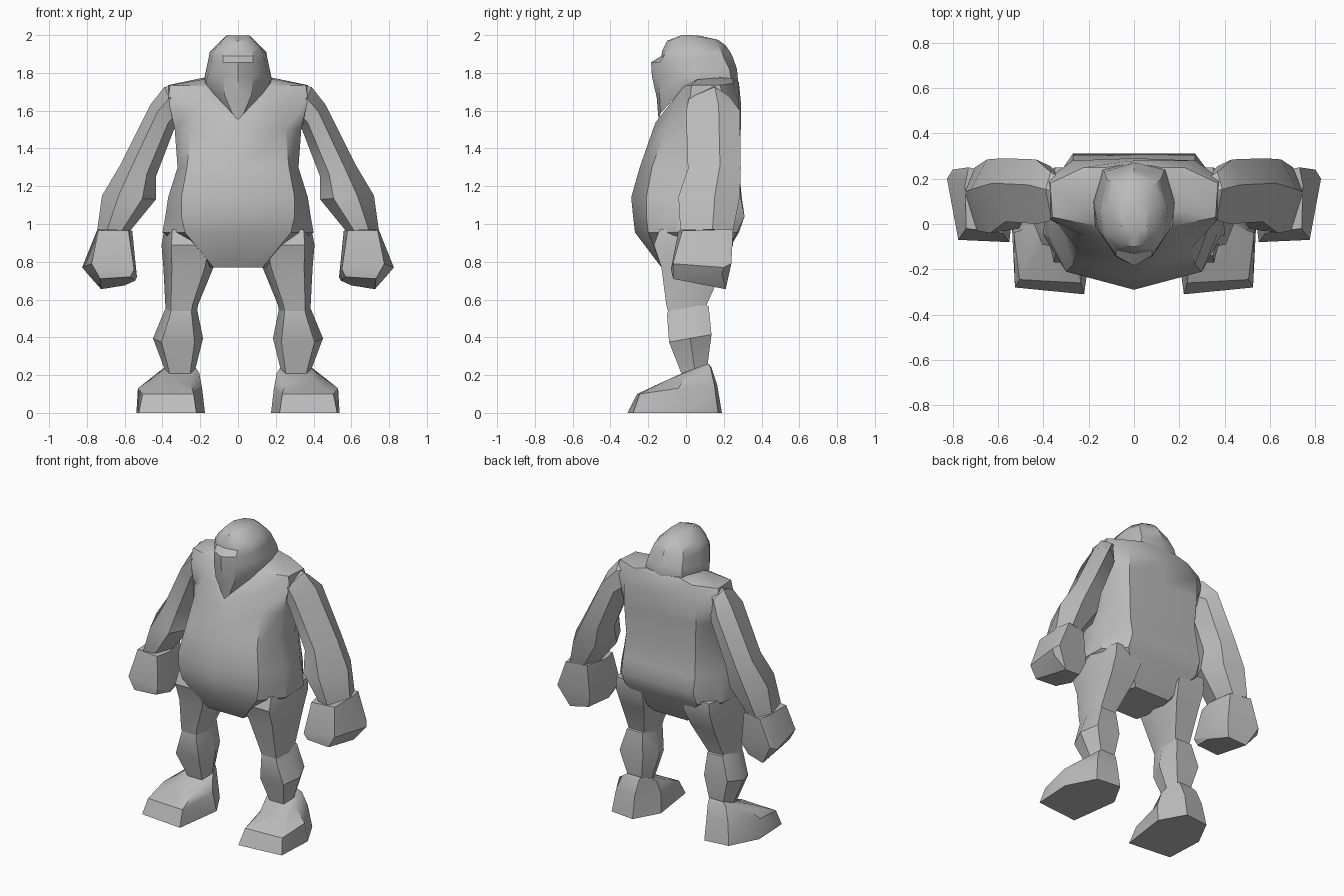
import bpy, bmesh, math

grey = bpy.data.materials.new("stone grey")
grey.diffuse_color = (0.5, 0.5, 0.5, 1)


def loft(name, rings, angle=35):
    """Skin a stack of equal-length point rings and cap both ends."""
    bm = bmesh.new()
    loops = [[bm.verts.new(p) for p in r] for r in rings]
    n = len(loops[0])
    for a, b in zip(loops, loops[1:]):
        for i in range(n):
            j = (i + 1) % n
            bm.faces.new((a[i], a[j], b[j], b[i]))
    bm.faces.new(loops[0][::-1])
    bm.faces.new(loops[-1])
    bmesh.ops.remove_doubles(bm, verts=bm.verts, dist=0.0005)
    bmesh.ops.triangulate(bm, faces=[f for f in bm.faces if len(f.verts) > 4])
    bmesh.ops.recalc_face_normals(bm, faces=bm.faces)
    me = bpy.data.meshes.new(name)
    bm.to_mesh(me)
    bm.free()
    me.materials.append(grey)
    ob = bpy.data.objects.new(name, me)
    bpy.context.collection.objects.link(ob)
    bpy.ops.object.select_all(action='DESELECT')
    ob.select_set(True)
    bpy.context.view_layer.objects.active = ob
    bpy.ops.object.shade_smooth_by_angle(angle=math.radians(angle))
    return ob


def full(half):
    """Half ring (front centre to back centre) mirrored to a full ring."""
    return half + [(-x, y, z) for x, y, z in half[-2:0:-1]]


def level(z, pts):
    return full([(x, y, z) for x, y in pts])


def pair(name, rings):
    for side, s in (("left", 1), ("right", -1)):
        loft(f"{side}_{name}", [[(s * x, y, z) for x, y, z in r] for r in rings])


# Torso: hips, belly, chest, then shoulders and V neckline
loft("torso", [
    level(0.77, [(0, -.13), (.13, -.13), (.15, -.02), (.15, .1), (.13, .17), (0, .17)]),
    level(0.955, [(0, -.27), (.28, -.20), (.40, -.05), (.39, .15), (.27, .27), (0, .28)]),
    level(1.04, [(0, -.28), (.30, -.21), (.385, -.05), (.38, .15), (.27, .31), (0, .31)]),
    level(1.14, [(0, -.29), (.30, -.21), (.37, -.04), (.36, .15), (.27, .29), (0, .295)]),
    level(1.30, [(0, -.245), (.27, -.18), (.32, -.02), (.32, .15), (.26, .27), (0, .28)]),
    level(1.50, [(0, -.175), (.25, -.11), (.335, .0), (.335, .2), (.27, .28), (0, .29)]),
    full([(0, -.16, 1.54), (.22, -.05, 1.63), (.37, .02, 1.66), (.38, .2, 1.66),
          (.27, .28, 1.64), (0, .29, 1.65)]),
    full([(0, -.15, 1.55), (.17, -.01, 1.73), (.36, .03, 1.735), (.37, .18, 1.735),
          (.22, .25, 1.745), (0, .28, 1.75)]),
    full([(0, -.14, 1.56), (.15, .0, 1.735), (.19, .06, 1.765), (.18, .18, 1.775),
          (.12, .25, 1.77), (0, .27, 1.765)]),
])

# Head: bearded jaw, nose, brow notch and crown
loft("head", [
    full([(0, -.145, 1.55), (.03, -.135, 1.585), (.13, -.04, 1.69), (.16, .1, 1.70), (.12, .24, 1.70), (0, .26, 1.70)]),
    full([(0, -.155, 1.67), (.07, -.14, 1.68), (.17, -.01, 1.745), (.18, .1, 1.76), (.14, .24, 1.76), (0, .275, 1.76)]),
    full([(0, -.18, 1.78), (.08, -.145, 1.78), (.155, -.03, 1.80), (.17, .08, 1.81), (.13, .23, 1.82), (0, .27, 1.82)]),
    full([(0, -.185, 1.855), (.08, -.14, 1.855), (.14, -.05, 1.87), (.155, .07, 1.88), (.12, .2, 1.88), (0, .245, 1.89)]),
    full([(0, -.13, 1.89), (.08, -.115, 1.89), (.135, -.05, 1.90), (.15, .07, 1.91), (.11, .19, 1.91), (0, .235, 1.91)]),
    full([(0, -.125, 1.92), (.07, -.11, 1.92), (.115, -.04, 1.935), (.12, .07, 1.94), (.09, .17, 1.94), (0, .21, 1.945)]),
    full([(0, -.1, 1.97), (.04, -.09, 1.97), (.065, -.03, 1.99), (.07, .06, 1.99), (.05, .14, 1.98), (0, .17, 1.975)]),
    full([(0, -.03, 1.997), (.015, -.03, 1.997), (.055, -.01, 2.0), (.055, .03, 2.0), (.02, .06, 1.997), (0, .07, 1.997)]),
])


def arm_ring(outer, inner, y0, y1):
    """Six-sided section between an outer and an inner point in x and z."""
    ym = (y0 + y1) / 2

    def at(t, y):
        return (outer[0] + (inner[0] - outer[0]) * t, y, outer[1] + (inner[1] - outer[1]) * t)
    return [at(0, ym + .03), at(.3, y0), at(.75, y0 + .02), at(1, ym), at(.75, y1 - .03), at(.25, y1)]


# Arms: shoulder, upper arm, flared elbow, wrist
pair("arm", [
    arm_ring((.34, 1.735), (.26, 1.55), .03, .20),
    arm_ring((.39, 1.725), (.30, 1.53), .015, .23),
    arm_ring((.465, 1.63), (.335, 1.51), .0, .285),
    arm_ring((.625, 1.31), (.435, 1.25), .01, .29),
    arm_ring((.72, 1.15), (.435, 1.13), -.04, .285),
    arm_ring((.745, .97), (.57, .965), -.03, .25),
])

# Hands: blocky mitts widening downwards
pair("hand", [
    [(.745, .17, .97), (.74, -.02, .965), (.58, -.04, .965), (.56, .06, .965), (.59, .22, .97), (.73, .25, .97)],
    [(.825, .20, .77), (.775, -.07, .79), (.55, -.08, .76), (.535, .05, .72), (.57, .22, .76), (.80, .24, .79)],
    [(.80, .19, .74), (.73, -.07, .71), (.57, -.07, .72), (.545, .05, .70), (.60, .19, .675), (.725, .21, .655)],
])


def leg_ring(z, x0, x1, y0, y1, back=0.0):
    """Six-sided section; back raises the rear edge."""
    xm, w, ym = (x0 + x1) / 2, (x1 - x0) * .33, (y0 + y1) / 2
    return [(xm - w, y0, z), (xm + w, y0, z), (x1, ym, z + back / 2),
            (xm + w, y1, z + back), (xm - w, y1, z + back), (x0, ym, z + back / 2)]


# Legs: thigh, then a shin cuff that bulges and narrows to the ankle
pair("thigh", [
    leg_ring(.97, .14, .39, -.14, .25),
    leg_ring(.89, .10, .405, -.17, .25),
    leg_ring(.77, .13, .395, -.13, .20),
    leg_ring(.575, .21, .385, -.105, .11),
    leg_ring(.48, .23, .38, -.08, .09),
])
pair("shin", [
    leg_ring(.575, .22, .375, -.09, .09),
    leg_ring(.515, .215, .39, -.10, .12, .05),
    leg_ring(.375, .185, .45, -.09, .135, .04),
    leg_ring(.21, .225, .39, -.025, .115, .05),
    leg_ring(.15, .23, .38, -.02, .11),
])

# Feet: wide flat sole, low toes, instep sloping up to the ankle
pair("foot", [
    [(.22, -.31, 0), (.525, -.28, 0), (.538, -.02, 0), (.44, .17, 0), (.27, .19, 0), (.175, .02, 0)],
    [(.235, -.26, .10), (.505, -.245, .10), (.53, -.04, .13), (.42, .15, .15), (.27, .165, .15), (.19, .0, .13)],
    [(.25, -.13, .155), (.42, -.12, .165), (.43, .0, .20), (.39, .13, .24), (.26, .135, .24), (.205, .02, .21)],
    [(.25, -.02, .21), (.36, -.02, .21), (.39, .05, .235), (.36, .12, .26), (.26, .12, .26), (.22, .05, .235)],
])
